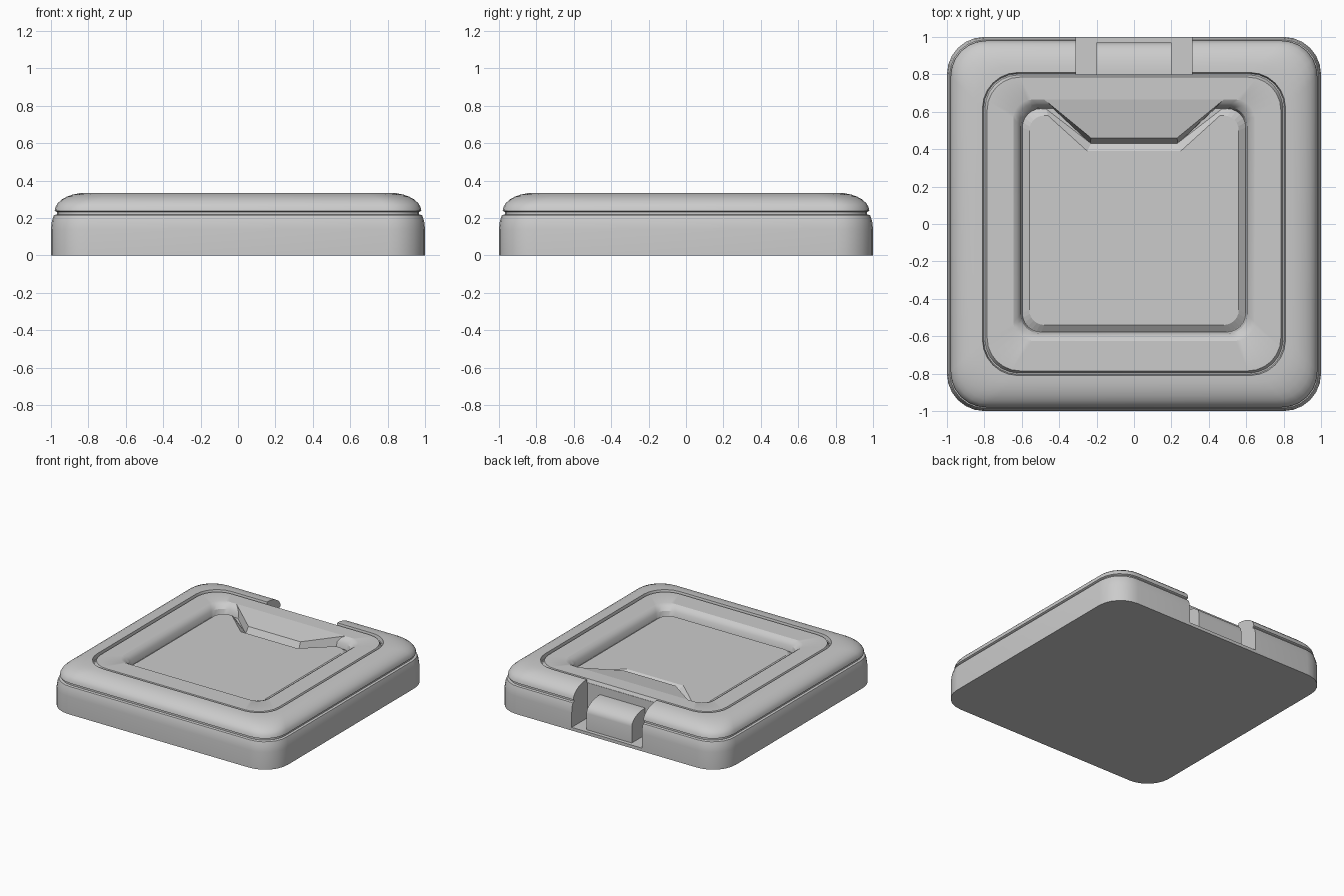
import bpy, bmesh, math

if "Cube" in bpy.data.objects:
    bpy.data.objects.remove(bpy.data.objects["Cube"])


def ring(h, r, cy=0.0, tab=None, seg=6):
    """Rounded square outline, optionally with a tab-shaped bite in its back edge."""
    pts = []
    for q, (sx, sy) in enumerate([(1, 1), (-1, 1), (-1, -1), (1, -1)]):
        for i in range(seg + 1):
            a = (q + i / seg) * math.pi / 2
            pts.append((sx * (h - r) + r * math.cos(a), cy + sy * (h - r) + r * math.sin(a)))
        if q == 0 and tab:
            a, b, y = tab
            pts += [(a, cy + h), (b, y), (-b, y), (-a, cy + h)]
    return pts


def loft(name, rings):
    """Skin a stack of (outline, z) rings and cap both ends."""
    bm = bmesh.new()
    rows = [[bm.verts.new((x, y, z)) for x, y in pts] for pts, z in rings]
    n = len(rows[0])
    for lo, hi in zip(rows, rows[1:]):
        for i in range(n):
            j = (i + 1) % n
            bm.faces.new((lo[i], lo[j], hi[j], hi[i]))
    bm.faces.new(rows[0][::-1])
    bm.faces.new(rows[-1])
    return finish(name, bm)


def prism(name, profile, x0, x1):
    """Extrude a (y, z) profile along x."""
    bm = bmesh.new()
    a = [bm.verts.new((x0, y, z)) for y, z in profile]
    b = [bm.verts.new((x1, y, z)) for y, z in profile]
    n = len(a)
    for i in range(n):
        j = (i + 1) % n
        bm.faces.new((a[i], a[j], b[j], b[i]))
    bm.faces.new(a[::-1])
    bm.faces.new(b)
    return finish(name, bm)


def finish(name, bm):
    bmesh.ops.recalc_face_normals(bm, faces=bm.faces)
    me = bpy.data.meshes.new(name)
    bm.to_mesh(me)
    bm.free()
    ob = bpy.data.objects.new(name, me)
    bpy.context.collection.objects.link(ob)
    return ob


def activate(ob):
    bpy.ops.object.select_all(action='DESELECT')
    ob.select_set(True)
    bpy.context.view_layer.objects.active = ob


def smooth(ob):
    activate(ob)
    bpy.ops.object.shade_smooth_by_angle(angle=math.radians(28))


# Case body: base, seam, rounded rim, inner groove, bezel and recess in one skin
profile = [(1.0, .20, 0), (1.0, .20, .14), (.995, .20, .185), (.985, .19, .215),
           (.968, .18, .219), (.968, .18, .232), (.98, .19, .238)]
for i in range(1, 8):
    t = i / 7 * math.pi / 2
    profile.append((.81 + .17 * math.cos(t), .19, .238 + .097 * math.sin(t)))
profile += [(.804, .185, .305), (.797, .18, .305), (.785, .175, .33)]
rings = [(ring(h, r), z) for h, r, z in profile]
rings += [(ring(h, r, .02), z) for h, r, z in
          [(.645, .10, .33), (.625, .10, .318), (.605, .10, .29), (.597, .10, .245)]]
body = loft("case_body", rings)

# Hinge notch cut through the back of the rim
cutter = prism("notch_cutter", [(.8, .025), (1.2, .025), (1.2, .6), (.8, .6)], -.31, .31)
cutter.hide_render = True
mod = body.modifiers.new("notch", 'BOOLEAN')
mod.operation = 'DIFFERENCE'
mod.solver = 'EXACT'
mod.object = cutter
activate(body)
bpy.ops.object.modifier_apply(modifier="notch")
bpy.data.objects.remove(cutter, do_unlink=True)
smooth(body)

# Hinge block with a rounded outer top
arc = [(.81 + .16 * math.cos(i / 6 * math.pi / 2), .155 + .085 * math.sin(i / 6 * math.pi / 2))
       for i in range(7)]
smooth(prism("hinge_block", [(.79, .02), (.97, .02)] + arc + [(.79, .24)], -.2, .2))

# Raised inner panel with chamfered edge and a bite for the tab
outer = ring(.595, .10, .02, (.47, .23, .43))
inner = ring(.56, .08, .02, (.46, .25, .39))
loft("inner_panel", [(outer, .24), (outer, .25), (inner, .275)])

# Sloping tab that reaches from the bezel over the panel
bm = bmesh.new()
low, top = [[bm.verts.new(p) for p in row] for row in (
    [(.49, .67, .242), (-.49, .67, .242), (-.235, .43, .242), (.235, .43, .242)],
    [(.48, .665, .33), (-.48, .665, .33), (-.23, .46, .295), (.23, .46, .295)])]
for i in range(4):
    j = (i + 1) % 4
    bm.faces.new((low[i], low[j], top[j], top[i]))
bm.faces.new(low[::-1])
bm.faces.new(top)
finish("thumb_tab", bm)
